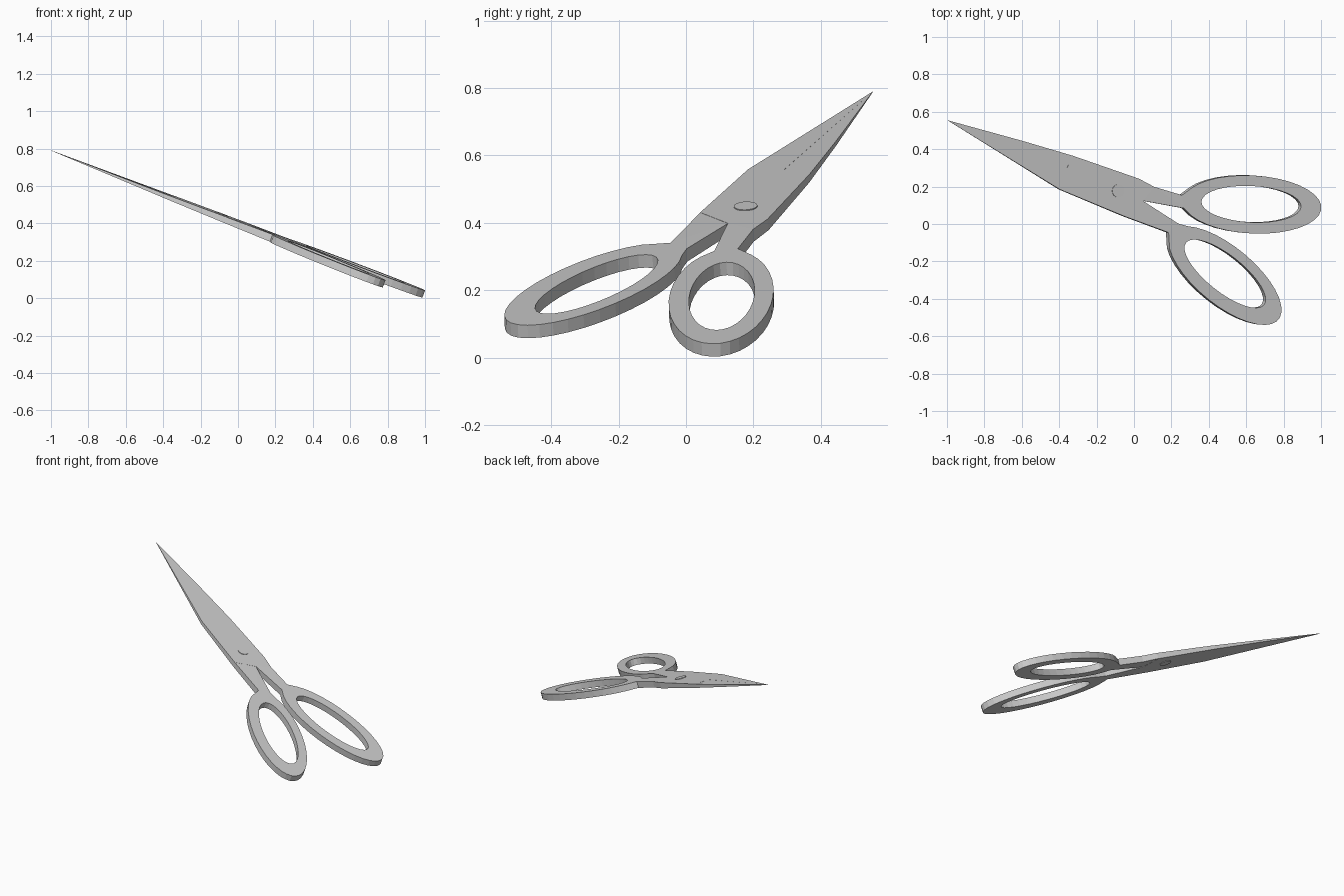
import bpy, bmesh
from math import sin, cos, radians
from mathutils import Vector

if "Cube" in bpy.data.objects:
    bpy.data.objects.remove(bpy.data.objects["Cube"])

# Tilted mid-plane shared by both halves
NORMAL = Vector((0.375, -0.044, 1)).normalized()
HALF = 0.021


def on_plane(x, y, off=0.0):
    z = 0.79 - 0.375 * (x + 1) + 0.044 * (y - 0.555)
    return Vector((x, y, z)) + NORMAL * off


def half_thickness(x):
    return HALF * max(0.04, min(1.0, (x + 1) / 1.15))


def ellipse(cx, cy, a, b, rot, start, end, n, closed=False):
    r, pts = radians(rot), []
    for i in range(n):
        t = radians(start + (end - start) * i / (n if closed else n - 1))
        u, v = a * cos(t), b * sin(t)
        pts.append((cx + u * cos(r) - v * sin(r), cy + u * sin(r) + v * cos(r)))
    return pts


def scissor_half(name, outline, hole, up, down):
    """Fill an outline with a finger hole, then give it a tapered thickness."""
    bm = bmesh.new()
    for loop in (outline, hole):
        vs = [bm.verts.new((x, y, 0)) for x, y in loop]
        for i, v in enumerate(vs):
            bm.edges.new((v, vs[(i + 1) % len(vs)]))
    bmesh.ops.triangle_fill(bm, edges=bm.edges[:], use_beauty=True, normal=(0, 0, 1))
    base = bm.verts[:]
    ext = bmesh.ops.extrude_face_region(bm, geom=bm.faces[:])
    top = [g for g in ext["geom"] if isinstance(g, bmesh.types.BMVert)]
    for verts, scale in ((base, -down), (top, up)):
        for v in verts:
            x, y = v.co.x, v.co.y
            v.co = on_plane(x, y, scale * half_thickness(x))
    bmesh.ops.recalc_face_normals(bm, faces=bm.faces[:])
    me = bpy.data.meshes.new(name)
    bm.to_mesh(me)
    bm.free()
    ob = bpy.data.objects.new(name, me)
    bpy.context.collection.objects.link(ob)
    return ob


TIP = (-0.998, 0.555)
MID = (-0.37, 0.286)       # inner corner where the cutting edge begins
CROTCH = (0.04, 0.125)     # where the two handles part

# Upper half: lower side of the blade, small-angle handle
scissor_half(
    "upper_blade_and_handle",
    [TIP, MID, (-0.33, 0.365), (0.02, 0.243), (0.10, 0.2), (0.25, 0.155)]
    + ellipse(0.625, 0.105, 0.37, 0.155, -3, 152, -150, 30)
    + [(0.26, 0.085), CROTCH, (-0.06, 0.043), (-0.4, 0.185)],
    ellipse(0.62, 0.107, 0.267, 0.097, -3, 0, 360, 32, True), 1.0, 0.96)

# Lower half: upper side of the blade, steep handle
scissor_half(
    "lower_blade_and_handle",
    [TIP, (-0.6, 0.445), (-0.33, 0.365), (0.02, 0.243), CROTCH, (0.23, 0.003)]
    + ellipse(0.48, -0.275, 0.37, 0.155, -39.5, 150, -150, 30)
    + [(0.178, -0.045), (-0.06, 0.043), (-0.4, 0.185), MID],
    ellipse(0.48, -0.265, 0.267, 0.097, -38.5, 0, 360, 32, True), 0.96, 1.0)

# Pivot screw through both blades
bpy.ops.mesh.primitive_cylinder_add(
    vertices=20, radius=0.035, depth=2 * half_thickness(-0.09) + 0.007,
    location=on_plane(-0.09, 0.178))
screw = bpy.context.object
screw.name = "pivot_screw"
screw.rotation_euler = Vector((0, 0, 1)).rotation_difference(NORMAL).to_euler()
